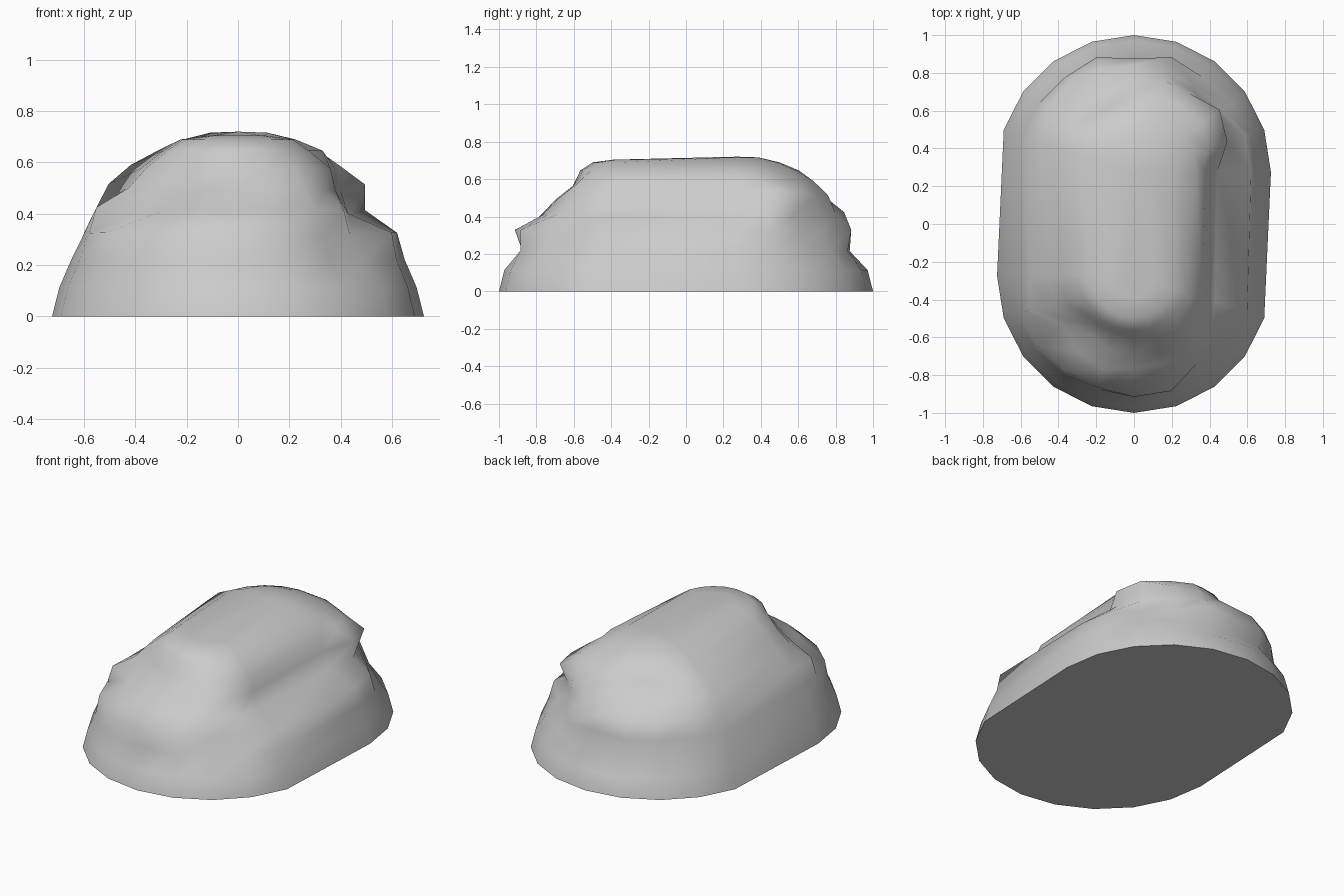
import bpy, bmesh, math

if "Cube" in bpy.data.objects:
    bpy.data.objects.remove(bpy.data.objects["Cube"])

R = 0.725        # radius of the dome
STRETCH = 0.275  # each half is slid this far along y
SIDES, RINGS = 20, 10

# Worn radius (in hundredths) around the eroded rings, from +x counter-clockwise
WORN = {
    2: [65, 65, 63, 62, 62, 60, 62, 63, 64, 66, 65, 65, 65, 64, 63, 60, 64, 60, 60, 65],
    3: [62, 62, 57, 56, 64, 60, 64, 62, 62, 63, 60, 61, 63, 62, 62, 64, 64, 57, 54, 63],
    4: [44, 52, 52, 53, 55, 57, 58, 58, 58, 58, 55, 58, 46, 50, 52, 49, 49, 51, 51, 45],
    5: [40, 52, 56, 51, 51, 47, 45, 45, 50, 53, 44, 45, 40, 39, 41, 42, 43, 44, 42, 40],
    6: [38, 42, 44, 43, 43, 40, 37, 37, 42, 44, 38, 38, 33, 32, 32, 33, 34, 38, 38, 38],
}

bm = bmesh.new()

# Rings of the stretched, eroded dome
rings = []
for k in range(RINGS):
    elev = math.radians(90 * k / RINGS)
    ideal = R * math.cos(elev)
    ring = []
    for j in range(SIDES):
        a = math.radians(360 * j / SIDES)
        back = j < SIDES // 2
        r, z = ideal, R * math.sin(elev)
        if k == 1:
            r -= 0.02
        elif k in WORN:
            r = WORN[k][j] / 100
            z -= 0.3 * (ideal - r) * math.sin(elev)
        elif k == 7:
            r = ideal if back else 0.29
        if k == RINGS - 1 and not back:
            z -= 0.012
        y = r * math.sin(a) + (STRETCH if back else -STRETCH)
        ring.append(bm.verts.new((r * math.cos(a), y, z)))
    rings.append(ring)

# Sides, crown and flat base
for low, high in zip(rings, rings[1:]):
    for j in range(SIDES):
        n = (j + 1) % SIDES
        bm.faces.new((low[j], low[n], high[n], high[j]))
crown = bm.verts.new((0, STRETCH, R - 0.005))
for j in range(SIDES):
    bm.faces.new((rings[-1][j], rings[-1][(j + 1) % SIDES], crown))
bm.faces.new(rings[0][::-1])
bmesh.ops.recalc_face_normals(bm, faces=bm.faces)

mesh = bpy.data.meshes.new("boulder")
bm.to_mesh(mesh)
bm.free()
boulder = bpy.data.objects.new("boulder", mesh)
bpy.context.collection.objects.link(boulder)

# Smooth rock with a crisp base edge
bpy.context.view_layer.objects.active = boulder
boulder.select_set(True)
bpy.ops.object.shade_smooth_by_angle(angle=math.radians(70))
